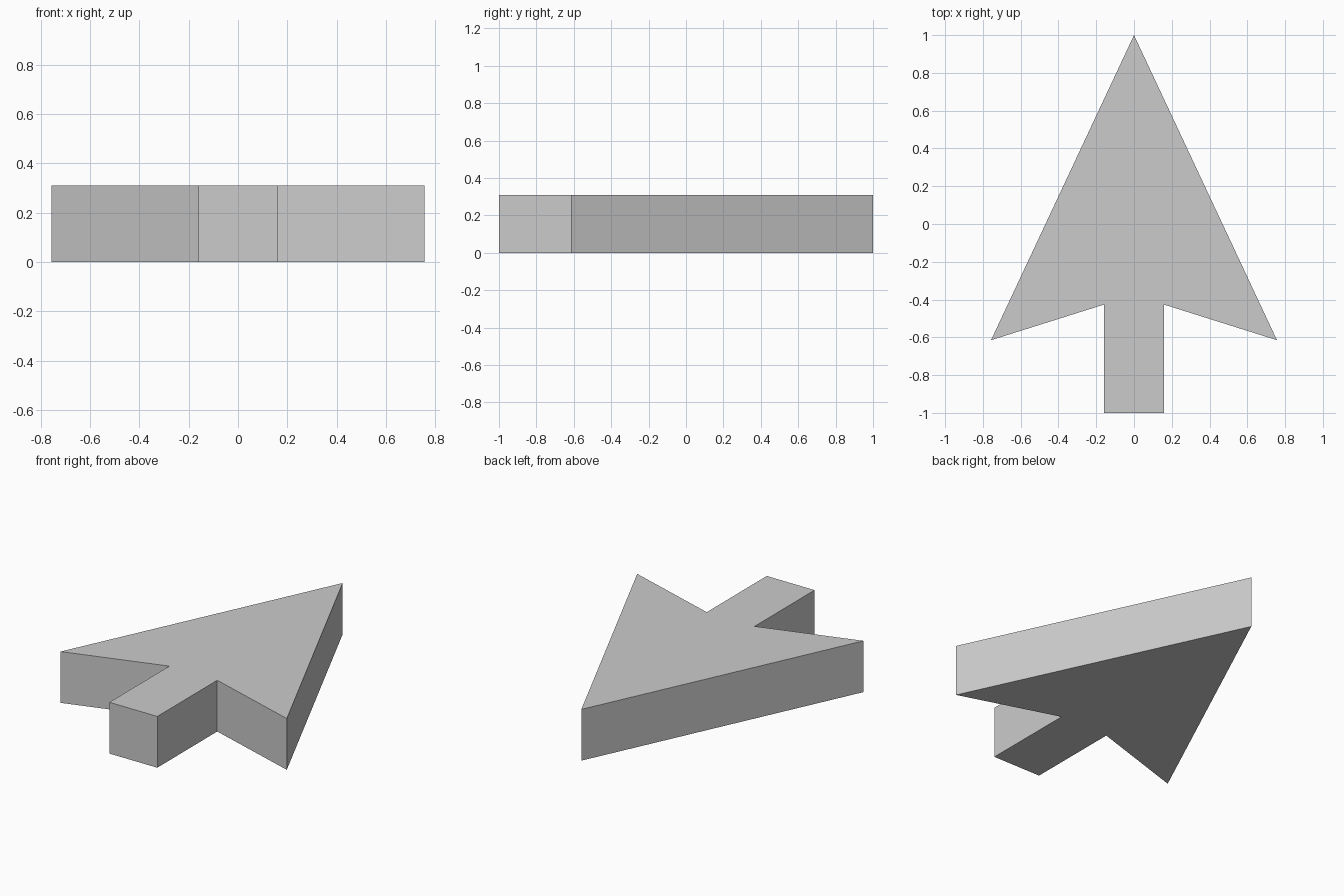
import bpy
import bmesh

if "Cube" in bpy.data.objects:
    bpy.data.objects.remove(bpy.data.objects["Cube"])

HEIGHT = 0.31

# Right half of the arrow outline, from tail corner to barb
half = [(0.16, -1.0), (0.16, -0.427), (0.757, -0.615)]
outline = half + [(0.0, 1.0)] + [(-x, y) for x, y in reversed(half)]

# Flat outline face, extruded upward into a solid
bm = bmesh.new()
base = bm.faces.new([bm.verts.new((x, y, 0.0)) for x, y in outline])
result = bmesh.ops.extrude_face_region(bm, geom=[base], use_keep_orig=True)
top_verts = [v for v in result["geom"] if isinstance(v, bmesh.types.BMVert)]
bmesh.ops.translate(bm, verts=top_verts, vec=(0.0, 0.0, HEIGHT))
bmesh.ops.recalc_face_normals(bm, faces=bm.faces)

mesh = bpy.data.meshes.new("arrow")
bm.to_mesh(mesh)
bm.free()
arrow = bpy.data.objects.new("arrow", mesh)
bpy.context.collection.objects.link(arrow)
